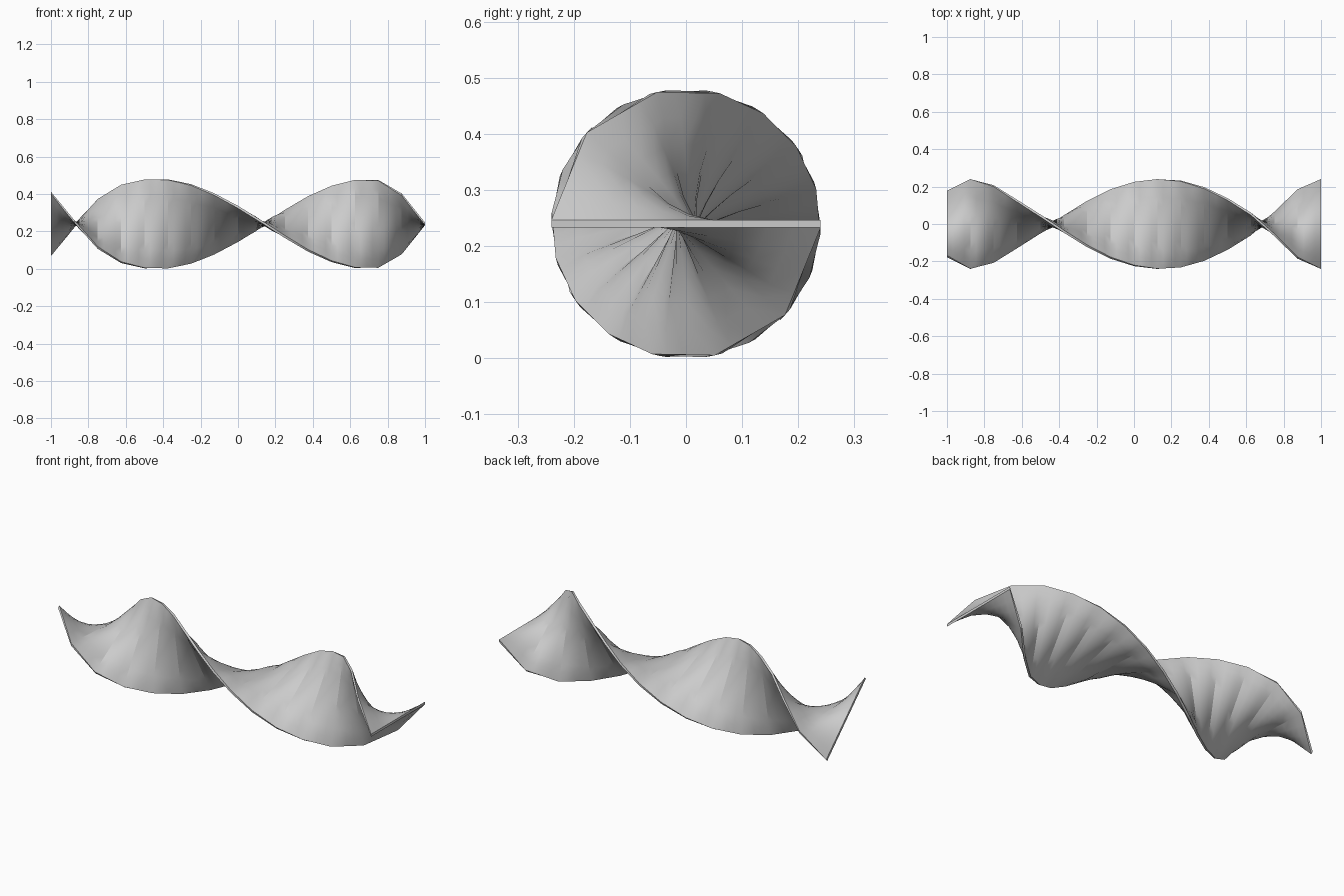
import bpy, bmesh, math
from mathutils import Vector

cube = bpy.data.objects.get("Cube")
if cube:
    bpy.data.objects.remove(cube, do_unlink=True)

RADIUS = 0.24
HALF_THICK = 0.007
BULGE = 0.011
COLS = 10          # cells across the width
SUB = 4            # rows per pleat

# Twist between stations, mirrored about the middle and faster at the ends
half_steps = [19, 19.5, 20, 20, 20.5, 27, 35, 41]
steps = half_steps[::-1] + half_steps
angles = [360 - sum(steps)]
for s in steps:
    angles.append(angles[-1] + s)
angles = [math.radians(a) for a in angles]
PLEATS = len(steps)


def station(i, r):
    return Vector((-1 + 2 * i / PLEATS, r * math.cos(angles[i]), r * math.sin(angles[i])))


def point(row, col, side):
    """Point on one face of the twisted sheet, with a soft swell in each pleat."""
    i = min(row // SUB, PLEATS - 1)
    t = row / SUB - i
    r = RADIUS * (2 * col / COLS - 1)
    p = station(i, r).lerp(station(i + 1, r), t)
    a = angles[i] + (angles[i + 1] - angles[i]) * t
    swell = 0 if col in (0, COLS) else BULGE * math.sin(math.pi * t)
    normal = Vector((0, -math.sin(a), math.cos(a)))
    return p + normal * side * (HALF_THICK + swell) + Vector((0, 0, RADIUS))


# Two skins of the sheet
bm = bmesh.new()
rows = PLEATS * SUB
skins = [[[bm.verts.new(point(r, c, side)) for c in range(COLS + 1)]
          for r in range(rows + 1)] for side in (-1, 1)]
for g in skins:
    for r in range(rows):
        for c in range(COLS):
            bm.faces.new((g[r][c], g[r][c + 1], g[r + 1][c + 1], g[r + 1][c]))

# Rims and end caps joining the skins
low, high = skins
for c in (0, COLS):
    for r in range(rows):
        bm.faces.new((low[r][c], low[r + 1][c], high[r + 1][c], high[r][c]))
for r in (0, rows):
    for c in range(COLS):
        bm.faces.new((low[r][c], low[r][c + 1], high[r][c + 1], high[r][c]))
bmesh.ops.recalc_face_normals(bm, faces=bm.faces[:])

mesh = bpy.data.meshes.new("twisted_ribbon")
bm.to_mesh(mesh)
bm.free()
ribbon = bpy.data.objects.new("twisted_ribbon", mesh)
bpy.context.collection.objects.link(ribbon)

# Plain grey material
grey = bpy.data.materials.new("light_grey")
grey.use_nodes = True
colour = (0.6, 0.6, 0.6, 1)
grey.diffuse_color = colour
for node in grey.node_tree.nodes:
    if node.type == "BSDF_PRINCIPLED":
        node.inputs["Base Color"].default_value = colour
mesh.materials.append(grey)

# Smooth pleats with crisp valleys and rims
bpy.ops.object.select_all(action="DESELECT")
ribbon.select_set(True)
bpy.context.view_layer.objects.active = ribbon
bpy.ops.object.shade_smooth_by_angle(angle=math.radians(25))
